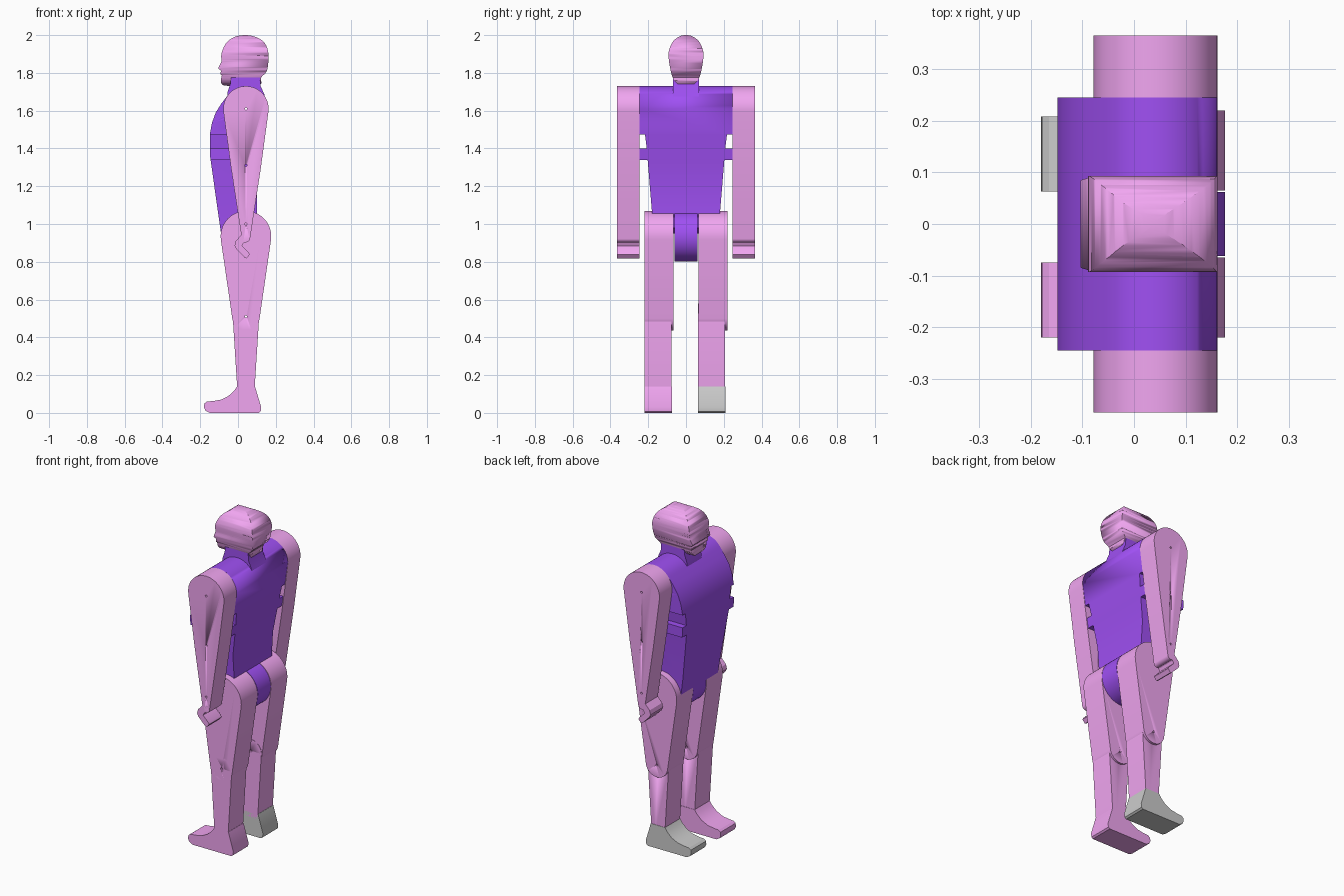
import bpy, bmesh
from math import sin, cos, pi, radians
from mathutils import Vector, geometry

if "Cube" in bpy.data.objects:
    bpy.data.objects.remove(bpy.data.objects["Cube"])


def material(name, rgb):
    m = bpy.data.materials.new(name)
    m.diffuse_color = (*rgb, 1)
    m.use_nodes = True
    m.node_tree.nodes["Principled BSDF"].inputs["Base Color"].default_value = m.diffuse_color
    return m


PINK = material("pink", (0.88, 0.38, 0.88))
PURPLE = material("purple", (0.35, 0.08, 0.9))


def extrude(name, pts, lo, hi, mat=None, axis="y"):
    """Extrude a closed (u, z) outline along y or x from lo to hi."""
    bm = bmesh.new()
    place = (lambda u, z, d: (u, d, z)) if axis == "y" else (lambda u, z, d: (d, u, z))
    a = [bm.verts.new(place(u, z, lo)) for u, z in pts]
    b = [bm.verts.new(place(u, z, hi)) for u, z in pts]
    bm.faces.new(a)
    bm.faces.new(b)
    n = len(pts)
    for i in range(n):
        bm.faces.new((a[i], a[(i + 1) % n], b[(i + 1) % n], b[i]))
    bmesh.ops.recalc_face_normals(bm, faces=bm.faces)
    me = bpy.data.meshes.new(name)
    bm.to_mesh(me)
    bm.free()
    ob = bpy.data.objects.new(name, me)
    bpy.context.collection.objects.link(ob)
    if mat:
        me.materials.append(mat)
    bpy.ops.object.select_all(action="DESELECT")
    ob.select_set(True)
    bpy.context.view_layer.objects.active = ob
    bpy.ops.object.shade_smooth_by_angle(angle=radians(25))
    return ob


def circle(x, z, r, n=48):
    return [(x + r * cos(2 * pi * i / n), z + r * sin(2 * pi * i / n)) for i in range(n)]


def hull(*circles):
    pts = [Vector(p) for c in circles for p in circle(*c)]
    return [tuple(pts[i]) for i in geometry.convex_hull_2d(pts)]


def curve(pts, steps=6):
    """Smooth closed outline through the points."""
    out, n = [], len(pts)
    for i in range(n):
        p0, p1, p2, p3 = (Vector(pts[(i + k) % n]) for k in (-1, 0, 1, 2))
        for s in range(steps):
            t = s / steps
            out.append(tuple(0.5 * (2 * p1 + (p2 - p0) * t + (2 * p0 - 5 * p1 + 4 * p2 - p3) * t * t
                                    + (3 * p1 - p0 - 3 * p2 + p3) * t ** 3)))
    return out


def boolean(ob, cutter, op):
    m = ob.modifiers.new(op.lower(), "BOOLEAN")
    m.operation, m.object, m.solver = op, cutter, "EXACT"
    cutter.hide_render = True
    cutter.hide_set(True)


def drill(ob, *heights):
    for z in heights:
        boolean(ob, extrude("pivot_cutter", circle(X, z, 0.006, 12), -0.5, 0.5), "DIFFERENCE")


X = 0.042                                   # shared pivot line of all joints
SHOULDER, ELBOW, WRIST, HIP, KNEE, ANKLE = 1.61, 1.31, 1.0, 0.935, 0.51, 0.145

# head: side silhouette crossed with a front silhouette
face = [(0.04, 2.0), (-0.02, 1.99), (-0.065, 1.955), (-0.088, 1.90), (-0.088, 1.86),
        (-0.104, 1.825), (-0.09, 1.812), (-0.094, 1.795), (-0.086, 1.785), (-0.09, 1.765),
        (-0.086, 1.74), (-0.06, 1.732), (0.0, 1.73), (0.115, 1.735), (0.122, 1.775),
        (0.15, 1.805), (0.16, 1.85), (0.16, 1.91), (0.14, 1.96), (0.095, 1.99)]
half = [(0.035, 1.993), (0.07, 1.965), (0.09, 1.92), (0.092, 1.88), (0.083, 1.82),
        (0.07, 1.775), (0.045, 1.743)]
oval = [(0, 2.0)] + half + [(0, 1.73)] + [(-y, z) for y, z in reversed(half)]
head = extrude("head", curve(face, 3), -0.15, 0.15, PINK)
boolean(head, extrude("head_cutter", curve(oval, 5), -0.4, 0.4, PINK, "x"), "INTERSECT")

# neck
extrude("neck", [(-0.036, 1.78), (-0.04, 1.745), (-0.055, 1.70), (-0.06, 1.64), (0.15, 1.64),
                 (0.14, 1.685), (0.12, 1.73), (0.116, 1.78)], -0.07, 0.07, PURPLE)

# torso: shoulder arc and chest bulge, trimmed to a tapered front outline
arc = [(X + 0.12 * cos(radians(a)), SHOULDER + 0.12 * sin(radians(a))) for a in range(0, 146, 8)]
side = arc + [(-0.09, 1.635), (-0.118, 1.59), (-0.138, 1.535), (-0.148, 1.48), (-0.148, 1.36),
              (-0.09, 0.95), (0.10, 0.98), (0.10, 1.2), (0.125, 1.36)]
right = [(0.245, 1.78), (0.245, 1.475), (0.217, 1.475), (0.208, 1.40), (0.245, 1.40),
         (0.245, 1.34), (0.203, 1.34), (0.18, 1.06), (0.175, 0.9)]
torso = extrude("torso", side, -0.26, 0.26, PURPLE)
boolean(torso, extrude("torso_cutter", right + [(-y, z) for y, z in reversed(right)],
                       -0.4, 0.4, PURPLE, "x"), "INTERSECT")
drill(torso, SHOULDER)

# pelvis disc between the thighs
extrude("pelvis", circle(X, HIP, 0.134), -0.062, 0.062, PURPLE)

# arms and hooked hands
arm_outline = hull((X, SHOULDER, 0.12), (X, ELBOW, 0.08), (X, 0.925, 0.022))
hand_outline = [(0.02, 0.945), (-0.012, 0.91), (-0.018, 0.885), (-0.01, 0.868), (0.035, 0.822),
                (0.045, 0.818), (0.062, 0.838), (0.058, 0.848), (0.022, 0.884), (0.03, 0.9),
                (0.062, 0.918), (0.06, 0.95)]
for tag, lo in (("right", -0.365), ("left", 0.245)):
    arm = extrude(tag + "_arm", arm_outline, lo, lo + 0.12, PINK)
    drill(arm, SHOULDER, ELBOW, WRIST)
    extrude(tag + "_hand", hand_outline, lo, lo + 0.12, PINK)

# legs and feet
thigh_outline = hull((X, HIP, 0.134), (X, KNEE, 0.073))
shin_outline = hull((X, KNEE, 0.07), (X, ANKLE, 0.047))
foot_outline = [(-0.005, 0.14), (-0.02, 0.118), (-0.05, 0.09), (-0.09, 0.07), (-0.13, 0.063),
                (-0.165, 0.06), (-0.178, 0.05), (-0.18, 0.03), (-0.172, 0.012), (-0.15, 0.0),
                (0.11, 0.0), (0.12, 0.008), (0.123, 0.03), (0.09, 0.14)]
for tag, thigh_lo, shin_lo, foot_mat in (("right", -0.22, -0.22, PINK), ("left", 0.065, 0.063, None)):
    thigh = extrude(tag + "_thigh", thigh_outline, thigh_lo, thigh_lo + 0.155, PINK)
    shin = extrude(tag + "_shin", shin_outline, shin_lo, shin_lo + 0.143, PINK)
    extrude(tag + "_foot", foot_outline, shin_lo, shin_lo + 0.145, foot_mat)
    drill(thigh, KNEE)
    drill(shin, KNEE)
